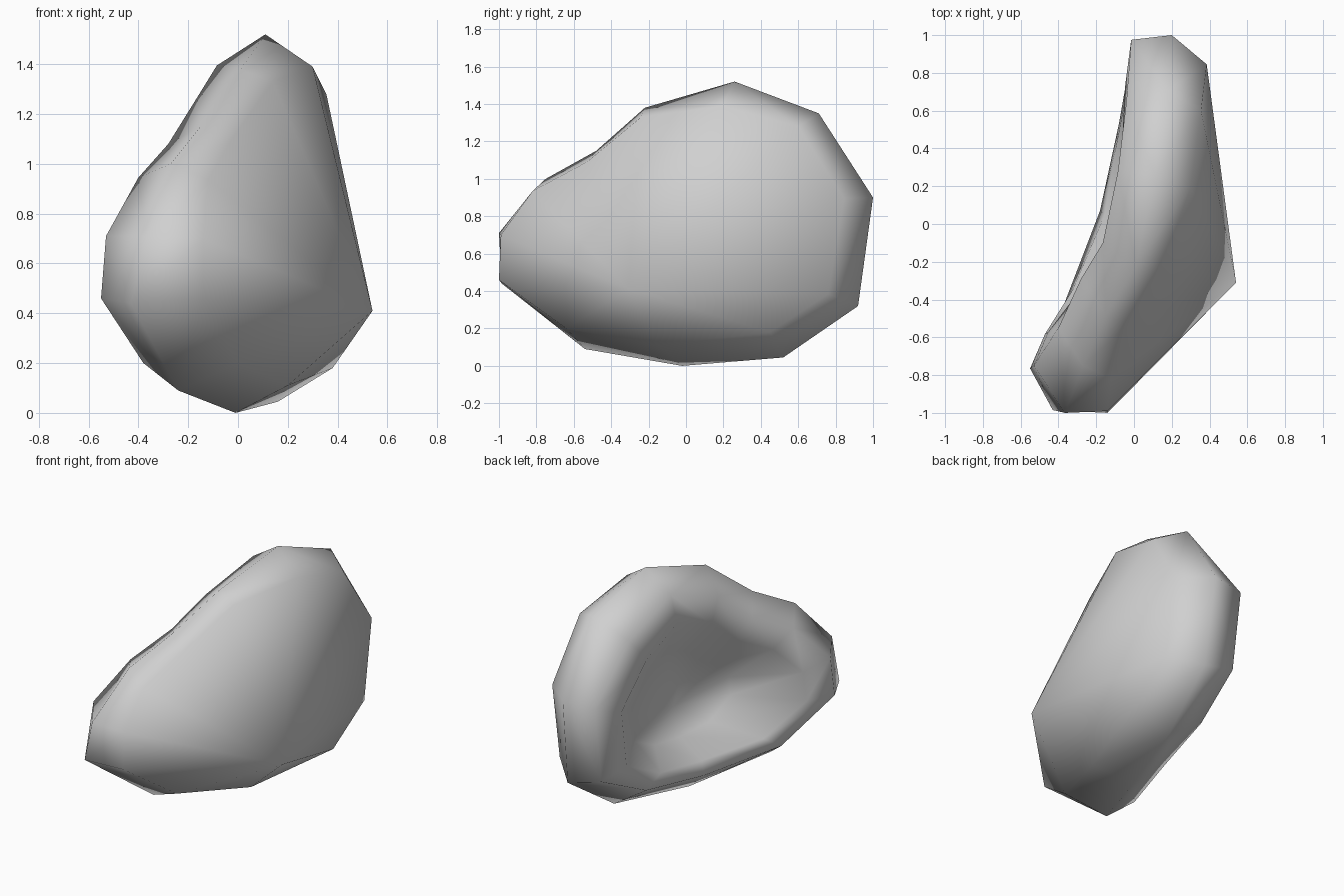
import bpy, bmesh
from mathutils import Vector

if "Cube" in bpy.data.objects:
    bpy.data.objects.remove(bpy.data.objects["Cube"])

# Matching loops of 12 points around the shell, starting at the rear end
front_lip = [(.385, .845, .895), (.355, .6, 1.28), (.30, .19, 1.39), (.14, -.24, 1.33),
             (-.03, -.53, 1.09), (-.12, -.82, .935), (-.14, -.99, .70), (-.14, -1, .46),
             (.0, -.64, .2), (.2, -.15, .11), (.38, .45, .18), (.39, .76, .385)]
edge = [(.20, 1, .9), (.18, .71, 1.35), (.11, .26, 1.52), (.01, -.22, 1.38),
        (-.15, -.48, 1.15), (-.27, -.75, 1.0), (-.365, -1, .71), (-.43, -.985, .44),
        (-.24, -.54, .09), (-.01, -.02, 0), (.16, .52, .045), (.22, .92, .32)]
back_lip = [(-.015, .975, .88), (-.04, .65, 1.22), (-.085, .28, 1.395), (-.165, -.1, 1.265),
            (-.28, -.29, 1.08), (-.40, -.55, .945), (-.53, -.75, .71), (-.55, -.765, .46),
            (-.38, -.45, .2), (-.18, .07, .15), (-.08, .53, .2), (-.015, .9, .38)]
apex = Vector((.54, -.31, .41))
floor = Vector((.1, -.01, .5))


def toward_floor(points, t, depth, rear_rise=0):
    """Shrink a loop toward the hollow's floor, sinking in x but less at the rear."""
    out = []
    for p in map(Vector, points):
        q = p.lerp(floor, t)
        q.x = p.x + (floor.x - p.x) * (depth - rear_rise * max(p.y, 0))
        out.append(q)
    return out


loops = [front_lip, edge, back_lip,
         toward_floor(back_lip, .24, .12, .4), toward_floor(back_lip, .52, .75)]

# Shell: outer dome fan, rounded rim bands, hollow back
bm = bmesh.new()
rings = [[bm.verts.new(p) for p in loop] for loop in loops]
n = len(edge)
tip, base = bm.verts.new(apex), bm.verts.new(floor)
for i in range(n):
    j = (i + 1) % n
    bm.faces.new((tip, rings[0][i], rings[0][j]))
    for k, (a, b) in enumerate(zip(rings, rings[1:])):
        if k == 1:
            bm.faces.new((a[i], b[i], a[j]))
            bm.faces.new((b[i], b[j], a[j]))
        else:
            bm.faces.new((a[i], b[i], b[j], a[j]))
    bm.faces.new((rings[-1][i], base, rings[-1][j]))
bmesh.ops.recalc_face_normals(bm, faces=bm.faces)
for f in bm.faces:
    f.smooth = True
mesh = bpy.data.meshes.new("shell")
bm.to_mesh(mesh)
bm.free()
shell = bpy.data.objects.new("shell", mesh)
bpy.context.collection.objects.link(shell)

grey = bpy.data.materials.new("light_grey")
grey.diffuse_color = (.63, .63, .63, 1)
grey.use_nodes = True
grey.node_tree.nodes["Principled BSDF"].inputs["Base Color"].default_value = grey.diffuse_color
mesh.materials.append(grey)
